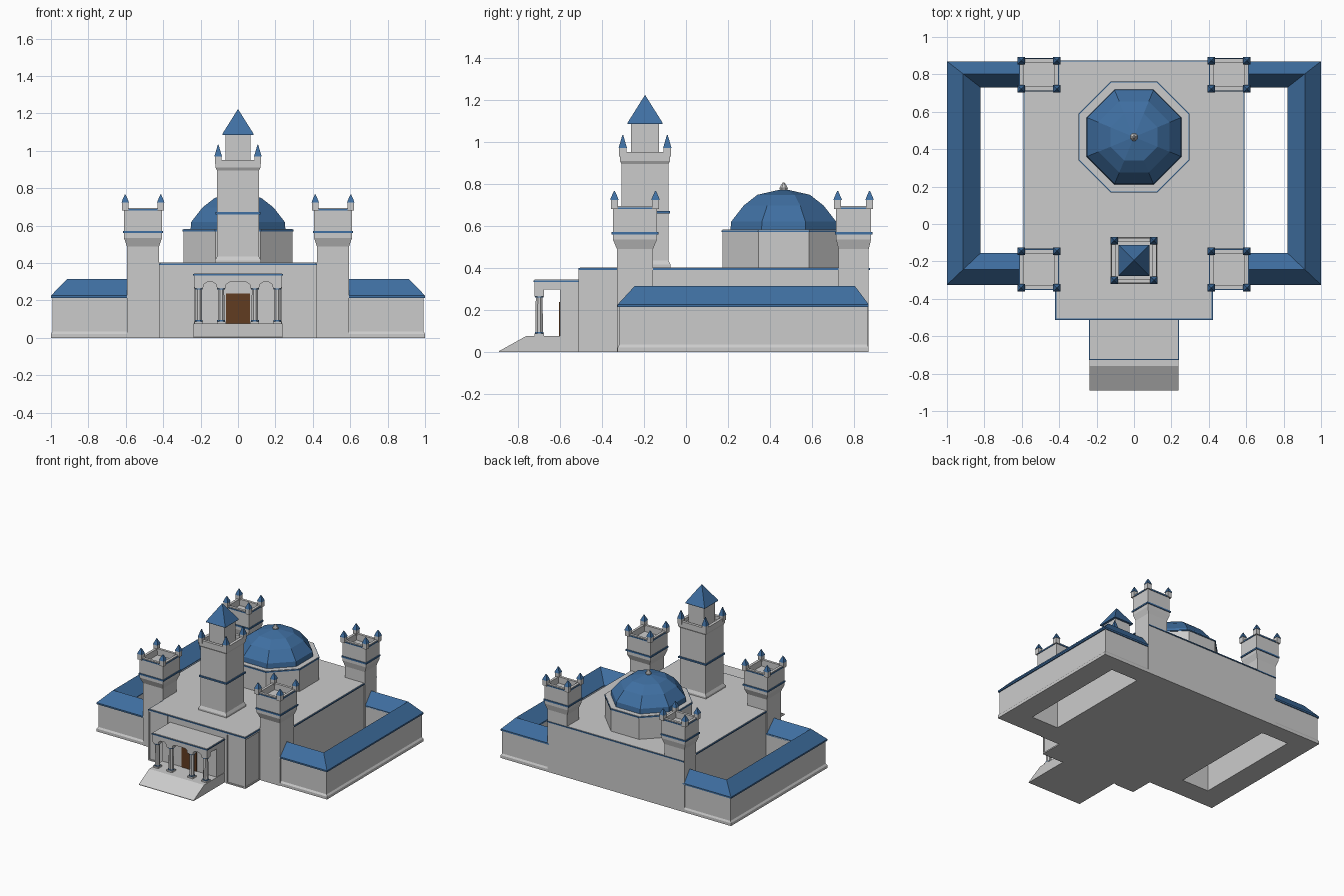
import bpy, bmesh, math


def material(name, rgb):
    m = bpy.data.materials.new(name)
    m.diffuse_color = (*rgb, 1)
    return m


BLUE = material("blue_slate", (0.05, 0.16, 0.36))
BROWN = material("brown_wood", (0.12, 0.045, 0.015))


def finish(name, bm, mat=None):
    bmesh.ops.recalc_face_normals(bm, faces=bm.faces)
    me = bpy.data.meshes.new(name)
    bm.to_mesh(me)
    bm.free()
    ob = bpy.data.objects.new(name, me)
    bpy.context.collection.objects.link(ob)
    if mat:
        me.materials.append(mat)
    return ob


def loft(name, rings, mat=None):
    """Skin a list of equal-length point rings and cap both ends."""
    bm = bmesh.new()
    vs = [[bm.verts.new(p) for p in r] for r in rings]
    n = len(vs[0])
    for a, b in zip(vs, vs[1:]):
        for i in range(n):
            j = (i + 1) % n
            bm.faces.new((a[i], a[j], b[j], b[i]))
    bm.faces.new(vs[0])
    bm.faces.new(vs[-1])
    return finish(name, bm, mat)


def stack(name, cx, cy, levels, mat=None, sides=4):
    """Upright shape from (half x, half y, z) levels, flat sides facing the axes."""
    k = 1 / math.cos(math.pi / sides)
    angs = [(i + 0.5) * 2 * math.pi / sides for i in range(sides)]
    return loft(name, [[(cx + hx * k * math.cos(a), cy + hy * k * math.sin(a), z)
                        for a in angs] for hx, hy, z in levels], mat)


def box(name, x0, x1, y0, y1, z0, z1, mat=None):
    hx, hy = (x1 - x0) / 2, (y1 - y0) / 2
    return stack(name, (x0 + x1) / 2, (y0 + y1) / 2, [(hx, hy, z0), (hx, hy, z1)], mat)


def extrude_x(name, yz, x0, x1, mat=None):
    return loft(name, [[(x, y, z) for y, z in yz] for x in (x0, x1)], mat)


def turrets(name, cx, cy, hx, hy, z0, z1, z2):
    """Four corner posts with pointed blue caps."""
    for sx in (-1, 1):
        for sy in (-1, 1):
            x, y = cx + sx * hx, cy + sy * hy
            stack(name + "_post", x, y, [(0.017, 0.017, z0), (0.017, 0.017, z1)])
            stack(name + "_cap", x, y, [(0.020, 0.020, z1 - 0.004), (0.017, 0.017, z1 + 0.006),
                                        (0.002, 0.002, z2)], BLUE)


# Main hall and projecting front block, with thin blue roof edging
box("main_hall", -0.585, 0.585, -0.325, 0.87, 0, 0.402)
box("hall_edging", -0.592, 0.592, -0.325, 0.875, 0.391, 0.399, BLUE)
box("front_block", -0.415, 0.415, -0.505, -0.30, 0, 0.402)
box("front_edging", -0.422, 0.422, -0.512, -0.30, 0.391, 0.399, BLUE)

# Frames around the flat panels of the front block
for s in (-1, 1):
    for x in (0.26, 0.415):
        box("front_panel_stile", s * x - 0.005, s * x + 0.005, -0.512, -0.50, 0, 0.391)
    for y in (-0.506, -0.33):
        box("side_panel_stile", s * 0.417 - 0.005, s * 0.417 + 0.005, y - 0.005, y + 0.005, 0, 0.391)
    for z in (0.0, 0.381):
        a, b = sorted((s * 0.26, s * 0.422))
        box("front_panel_rail", a, b, -0.512, -0.50, z, z + 0.01)
        a, b = sorted((s * 0.41, s * 0.422))
        box("side_panel_rail", a, b, -0.51, -0.325, z, z + 0.01)

# U-shaped wings around open courtyards
for s in (-1, 1):
    stations = [((0.58, -0.325), (0.58, -0.155)), ((1, -0.325), (0.82, -0.155)),
                ((1, 0.87), (0.82, 0.73)), ((0.58, 0.87), (0.58, 0.73))]

    def sweep(name, section, mat=None):
        loft(name, [[(s * (o[0] + (i[0] - o[0]) * t), o[1] + (i[1] - o[1]) * t, z)
                     for t, z in section] for o, i in stations], mat)

    sweep("wing_wall", [(0, 0), (0, 0.022), (0.05, 0.035), (0.05, 0.22), (1, 0.22), (1, 0)])
    sweep("wing_roof", [(0, 0.214), (0, 0.226), (0.48, 0.315), (1, 0.226), (1, 0.214)], BLUE)

# Corner towers with flared heads and hollow parapets
for s in (-1, 1):
    for cy, hy, ty in ((-0.243, 0.086, 0.105), (0.798, 0.072, 0.083)):
        cx, hx, tx = s * 0.508, 0.086, 0.102
        stack("corner_tower", cx, cy, [
            (hx, hy, 0), (hx, hy, 0.49), (tx, ty, 0.535), (tx, ty, 0.695),
            (tx - 0.02, ty - 0.02, 0.695), (tx - 0.02, ty - 0.02, 0.645)])
        for z in (0.566, 0.684):
            d = 0.006 if z < 0.6 else 0.004
            # blue string courses, kept as hollow rings
            stack("tower_band", cx, cy, [
                (tx - 0.004, ty - 0.004, z - d), (tx + 0.006, ty + 0.006, z - d),
                (tx + 0.006, ty + 0.006, z + d), (tx - 0.004, ty - 0.004, z + d),
            ], BLUE) if z < 0.6 else [
                box("tower_band", cx + a * tx - (0.004 if a else tx), cx + a * tx + (0.004 if a else tx),
                    cy + b * ty - (0.004 if b else ty), cy + b * ty + (0.004 if b else ty),
                    z - d, z + d, BLUE)
                for a, b in ((1, 0), (-1, 0), (0, 1), (0, -1))]
        turrets("tower_turret", cx, cy, tx - 0.007, ty - 0.007, 0.68, 0.727, 0.767)

# Central clock-style tower with lantern and pyramid roof
cy = -0.195
stack("central_tower", 0, cy, [
    (0.122, 0.122, 0.40), (0.122, 0.122, 0.415), (0.112, 0.112, 0.435), (0.112, 0.112, 0.895),
    (0.12, 0.12, 0.91), (0.12, 0.12, 0.952), (0.098, 0.098, 0.952), (0.098, 0.098, 0.925)])
box("central_band", -0.12, 0.12, cy - 0.12, cy + 0.12, 0.66, 0.672, BLUE)
turrets("central_turret", 0, cy, 0.106, 0.106, 0.93, 0.975, 1.033)
box("lantern", -0.067, 0.067, cy - 0.067, cy + 0.067, 0.92, 1.09)
stack("lantern_roof", 0, cy, [(0.084, 0.084, 1.084), (0.084, 0.084, 1.09), (0.001, 0.001, 1.222)], BLUE)

# Octagonal drum, dome and finial
cy = 0.465
stack("drum", 0, cy, [(0.292, 0.292, 0.39), (0.292, 0.292, 0.582)], None, 8)
stack("drum_edging", 0, cy, [(0.297, 0.297, 0.570), (0.297, 0.297, 0.579)], BLUE, 8)
stack("dome", 0, cy, [(r, r, z) for r, z in (
    (0.254, 0.575), (0.25, 0.62), (0.19, 0.697), (0.125, 0.748), (0.02, 0.772))], BLUE, 8)
stack("finial", 0, cy, [(r, r, z) for r, z in (
    (0.017, 0.765), (0.02, 0.78), (0.012, 0.795), (0.004, 0.806))], None, 8)

# Entrance steps, vestibule and door
extrude_x("entrance_base", [(-0.89, 0), (-0.89, 0.004), (-0.76, 0.076), (-0.5, 0.076), (-0.5, 0)],
          -0.238, 0.238)
box("vestibule", -0.235, 0.235, -0.60, -0.50, 0.07, 0.335)
box("door", -0.065, 0.065, -0.605, -0.595, 0.076, 0.237, BROWN)

# Portico beam with stepped, chamfered brackets above the columns
outline = [(-0.235, 0.335), (-0.235, 0.272)]
for x in (-0.21, -0.09, 0.09, 0.21):
    if x > -0.2:
        outline += [(x - 0.045, 0.298), (x - 0.025, 0.285), (x - 0.025, 0.272)]
    if x < 0.2:
        outline += [(x + 0.025, 0.272), (x + 0.025, 0.285), (x + 0.045, 0.298)]
outline += [(0.235, 0.272), (0.235, 0.335)]
loft("portico_beam", [[(x, y, z) for x, z in outline] for y in (-0.722, -0.676)])
box("portico_ceiling", -0.235, 0.235, -0.69, -0.59, 0.298, 0.335)
box("portico_edging", -0.241, 0.241, -0.727, -0.50, 0.333, 0.341, BLUE)
box("portico_roof", -0.236, 0.236, -0.722, -0.50, 0.335, 0.345)

# Columns with square feet and blue collars
for x in (-0.21, -0.09, 0.09, 0.21):
    y = -0.699
    box("column_foot", x - 0.023, x + 0.023, y - 0.023, y + 0.023, 0.074, 0.088)
    stack("column_shaft", x, y, [(0.018, 0.018, 0.085), (0.016, 0.016, 0.275)], None, 8)
    for z in (0.088, 0.258):
        stack("column_collar", x, y, [(0.021, 0.021, z), (0.021, 0.021, z + 0.007)], BLUE, 8)
    box("column_capital", x - 0.023, x + 0.023, y - 0.023, y + 0.023, 0.265, 0.28)
